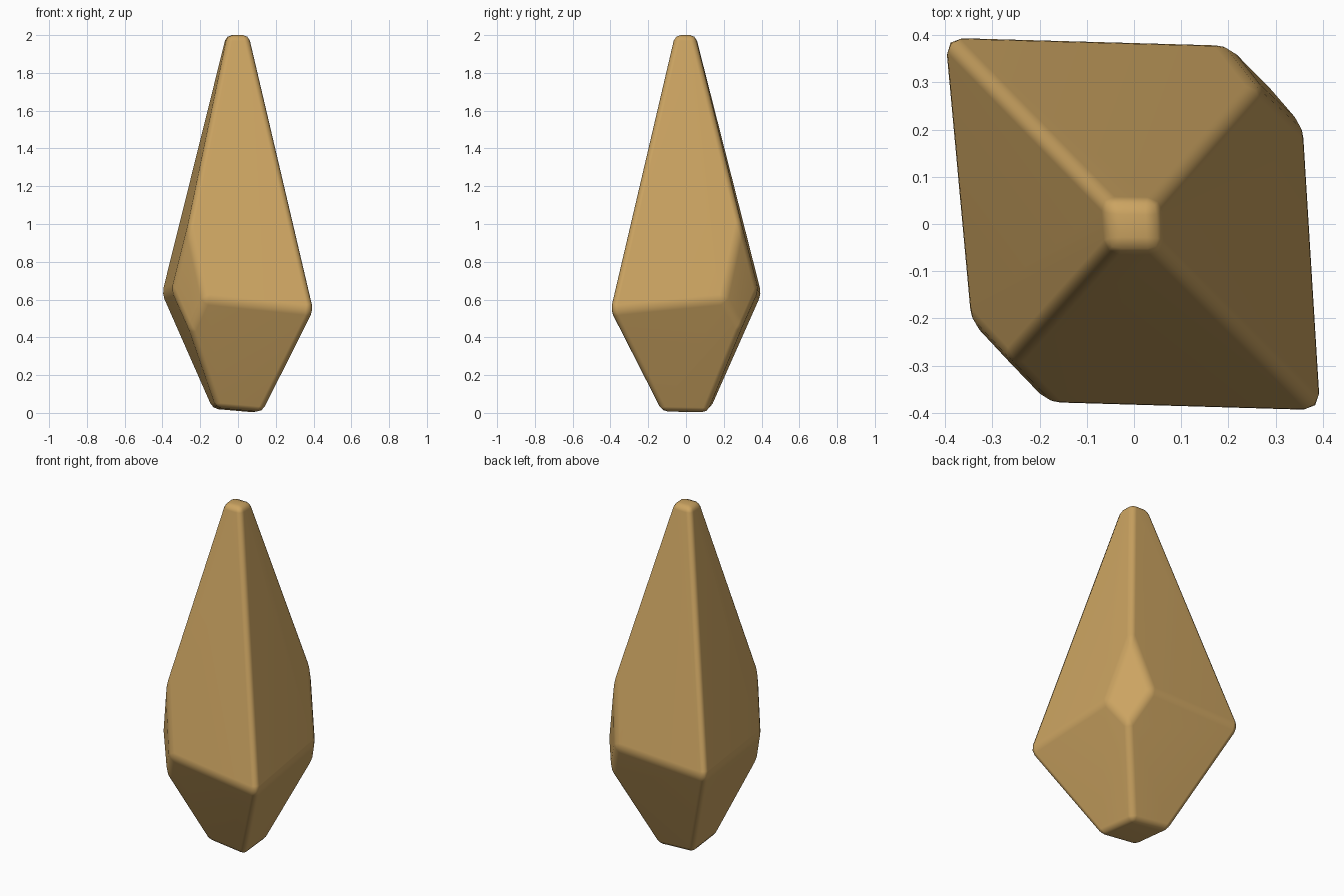
import bpy, bmesh
from mathutils import Vector

if "Cube" in bpy.data.objects:
    bpy.data.objects.remove(bpy.data.objects["Cube"])

# waist corners, and the waist points where the two corner chips begin
FR = (0.40, -0.40, 0.54)
BL = (-0.405, 0.40, 0.63)
R2 = (0.363, 0.20, 0.60)
F2 = (-0.18, -0.383, 0.60)
B2 = (0.20, 0.383, 0.65)
L2 = (-0.35, -0.20, 0.65)

# every facet is a plane through three points
facets = [
    (FR, R2, (0.055, 0, 2)), (FR, F2, (0, -0.058, 2)),      # long upper faces
    (BL, B2, (0, 0.05, 2)), (BL, L2, (-0.06, 0, 2)),
    (FR, R2, (0.115, 0, 0)), (FR, F2, (0, -0.115, 0)),      # short lower faces
    (BL, B2, (0, 0.115, 0)), (BL, L2, (-0.115, 0, 0)),
    ((-0.175, -0.385, 0.6), (-0.35, -0.2, 0.65), (-0.285, -0.27, 0.97)),  # chips
    ((0.195, 0.383, 0.65), (0.365, 0.2, 0.6), (0.278, 0.28, 1.0)),
    ((0, 0, 2), (1, 0, 2), (0, 1, 2)),                      # tip
    ((0, 0, 0.013), (1, 0, -0.077), (0, 1, -0.017)),        # tilted base
]

# cut the crystal out of a block
bm = bmesh.new()
bmesh.ops.create_cube(bm, size=6)
centre = Vector((0, 0, 0.8))
for pts in facets:
    a, b, c = map(Vector, pts)
    n = (b - a).cross(c - a).normalized()
    if n.dot(a - centre) < 0:
        n = -n
    geom = bm.verts[:] + bm.edges[:] + bm.faces[:]
    bmesh.ops.bisect_plane(bm, geom=geom, dist=1e-4, plane_co=a,
                           plane_no=n, clear_outer=True)
    rim = [e for e in bm.edges if e.is_boundary]
    bmesh.ops.holes_fill(bm, edges=rim, sides=0)
bmesh.ops.remove_doubles(bm, verts=bm.verts[:], dist=0.012)
bmesh.ops.recalc_face_normals(bm, faces=bm.faces[:])
mesh = bpy.data.meshes.new("crystal")
bm.to_mesh(mesh)
bm.free()

crystal = bpy.data.objects.new("crystal", mesh)
bpy.context.collection.objects.link(crystal)

# softened edges
bev = crystal.modifiers.new("soft_edges", 'BEVEL')
bev.width = 0.03
bev.segments = 2
bev.limit_method = 'ANGLE'
bev.angle_limit = 0.2
for p in mesh.polygons:
    p.use_smooth = True
wn = crystal.modifiers.new("face_normals", 'WEIGHTED_NORMAL')
wn.keep_sharp = True

# amber colour
mat = bpy.data.materials.new("amber")
mat.diffuse_color = (0.6, 0.37, 0.12, 1)
mat.use_nodes = True
mat.node_tree.nodes["Principled BSDF"].inputs["Base Color"].default_value = mat.diffuse_color
mesh.materials.append(mat)
